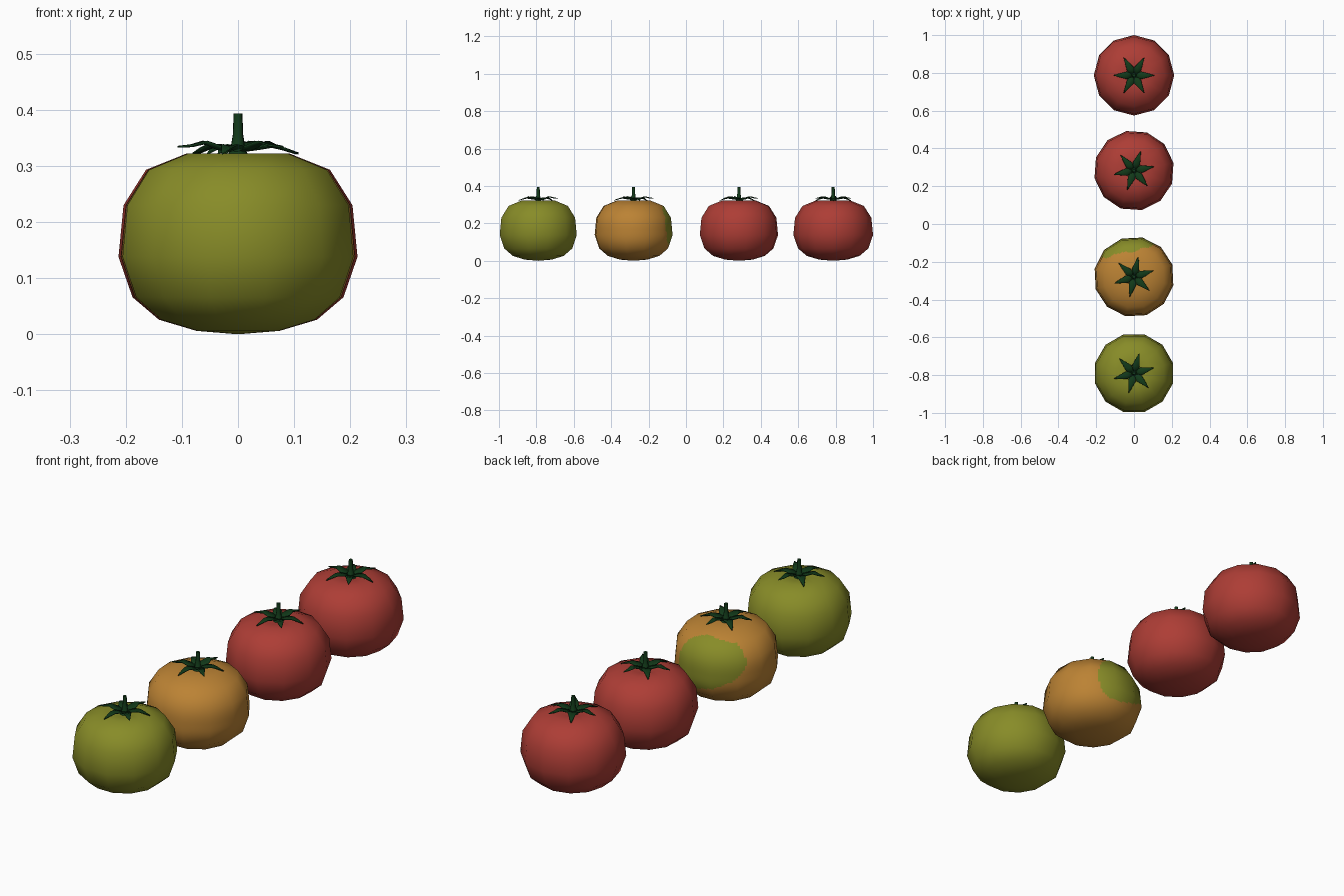
import bpy, bmesh, math
from mathutils import Vector

if "Cube" in bpy.data.objects:
    bpy.data.objects.remove(bpy.data.objects["Cube"])

SIDES = 12
# body profile (radius, height), bottom to top; poles are added separately
PROFILE = [(0.074, 0.006), (0.141, 0.026), (0.188, 0.066), (0.213, 0.138),
           (0.204, 0.230), (0.164, 0.293), (0.092, 0.322), (0.045, 0.319)]
POLE_LOW, POLE_HIGH = 0.0, 0.312

# unripe patch outline: degrees from the back (+y) toward -x, and height
PATCH = [(-33, .17), (-31, .24), (-25, .275), (-15, .295), (0, .306), (20, .302), (35, .297),
         (50, .29), (57, .26), (60, .21), (54, .175), (43, .145), (21, .105),
         (3, .09), (-15, .085), (-27, .11)]


def material(name, rgb):
    m = bpy.data.materials.new(name)
    m.diffuse_color = (*rgb, 1)
    m.use_nodes = True
    m.node_tree.nodes["Principled BSDF"].inputs["Base Color"].default_value = m.diffuse_color
    return m


RED = material("ripe_red", (0.42, 0.047, 0.036))
ORANGE = material("turning_orange", (0.50, 0.225, 0.034))
GREEN = material("unripe_green", (0.245, 0.262, 0.021))
LEAF = material("dark_leaf_green", (0.006, 0.042, 0.010))


def finish(bm, name, y, mats, smooth=True):
    bmesh.ops.recalc_face_normals(bm, faces=bm.faces)
    me = bpy.data.meshes.new(name)
    for f in bm.faces:
        f.smooth = smooth
    bm.to_mesh(me)
    bm.free()
    for m in mats:
        me.materials.append(m)
    ob = bpy.data.objects.new(name, me)
    ob.location.y = y
    bpy.context.collection.objects.link(ob)
    return ob


def lathe(bm, profile, sides, rot, low=None, high=None, fine=1):
    """Revolve a profile; fine splits each flat facet without changing its shape."""
    prof = []
    for (r0, z0), (r1, z1) in zip(profile, profile[1:]):
        prof += [(r0 + (r1 - r0) * k / fine, z0 + (z1 - z0) * k / fine) for k in range(fine)]
    prof.append(profile[-1])
    corner = [Vector((math.cos(rot + math.tau * i / sides), math.sin(rot + math.tau * i / sides)))
              for i in range(sides + 1)]
    around = [corner[i].lerp(corner[i + 1], k / fine) for i in range(sides) for k in range(fine)]
    n = len(around)
    rings = [[bm.verts.new((c.x * r, c.y * r, z)) for c in around] for r, z in prof]
    for a, b in zip(rings, rings[1:]):
        for i in range(n):
            bm.faces.new((a[i], a[(i + 1) % n], b[(i + 1) % n], b[i]))
    for ring, z in ((rings[0], low), (rings[-1], high)):
        if z is not None:
            p = bm.verts.new((0, 0, z))
            for i in range(n):
                bm.faces.new((ring[i], ring[(i + 1) % n], p))


def in_patch(p):
    a, z = math.degrees(math.atan2(-p.x, p.y)), p.z
    inside = False
    for (a0, z0), (a1, z1) in zip(PATCH, PATCH[1:] + PATCH[:1]):
        if (z0 > z) != (z1 > z) and a < a0 + (a1 - a0) * (z - z0) / (z1 - z0):
            inside = not inside
    return inside


def round_normal(p):
    """Rounded shading normal for the finely split body."""
    r, w = math.hypot(p.x, p.y), p.z - 0.16
    k = (r / 0.213) ** 1.5 / 0.213 / max(r, 1e-6)
    return Vector((p.x * k, p.y * k, math.copysign((abs(w) / 0.165) ** 1.5 / 0.165, w))).normalized()


def body(name, y, rot, mat, patched=False):
    bm = bmesh.new()
    lathe(bm, PROFILE, SIDES, rot, POLE_LOW, POLE_HIGH, 10 if patched else 1)
    if patched:
        for f in bm.faces:
            f.material_index = int(in_patch(f.calc_center_median()))
    ob = finish(bm, name, y, [mat, GREEN] if patched else [mat])
    if patched:
        ob.data.normals_split_custom_set_from_vertices([round_normal(v.co) for v in ob.data.vertices])


def stem(name, y, rot):
    bm = bmesh.new()
    lathe(bm, [(0.024, 0.312), (0.014, 0.327), (0.009, 0.357), (0.008, 0.393)], 8, rot, high=0.393)
    ob = finish(bm, name, y, [LEAF])
    bpy.context.view_layer.objects.active = ob
    ob.select_set(True)
    bpy.ops.object.shade_smooth_by_angle(angle=math.radians(45))
    ob.select_set(False)


def calyx(name, y, rot):
    """Six pointed sepals, arched and slightly folded along the middle."""
    bm = bmesh.new()
    for i in range(6):
        a = rot + math.tau * i / 6
        out, side = Vector((math.cos(a), math.sin(a), 0)), Vector((-math.sin(a), math.cos(a), 0))
        lift = 0.006 * (i % 2)
        rows = []
        for r, half, z in ((0.008, 0.008, 0.326), (0.038, 0.020, 0.330), (0.062, 0.014, 0.334 + lift),
                           (0.085, 0.008, 0.329 + lift), (0.108, 0.001, 0.322 + 2 * lift)):
            rows.append([bm.verts.new(out * r + side * half * s + Vector((0, 0, z + 0.25 * half * abs(s))))
                         for s in (-1, 0, 1)])
        for p, q in zip(rows, rows[1:]):
            for k in range(2):
                bm.faces.new((p[k], p[k + 1], q[k + 1], q[k]))
    ob = finish(bm, name, y, [LEAF])
    mod = ob.modifiers.new("thickness", 'SOLIDIFY')
    mod.thickness = 0.003
    mod.offset = 0


# four tomatoes in a row, from unripe (front) to ripe (back)
for label, y, deg, mat in (("green", -0.79, 15, GREEN), ("orange", -0.28, 18, ORANGE),
                           ("red_middle", 0.283, 11, RED), ("red_back", 0.787, 0, RED)):
    rot = math.radians(deg)
    body(f"tomato_{label}", y, rot, mat, patched=(mat is ORANGE))
    stem(f"stem_{label}", y, rot)
    calyx(f"calyx_{label}", y, rot)
